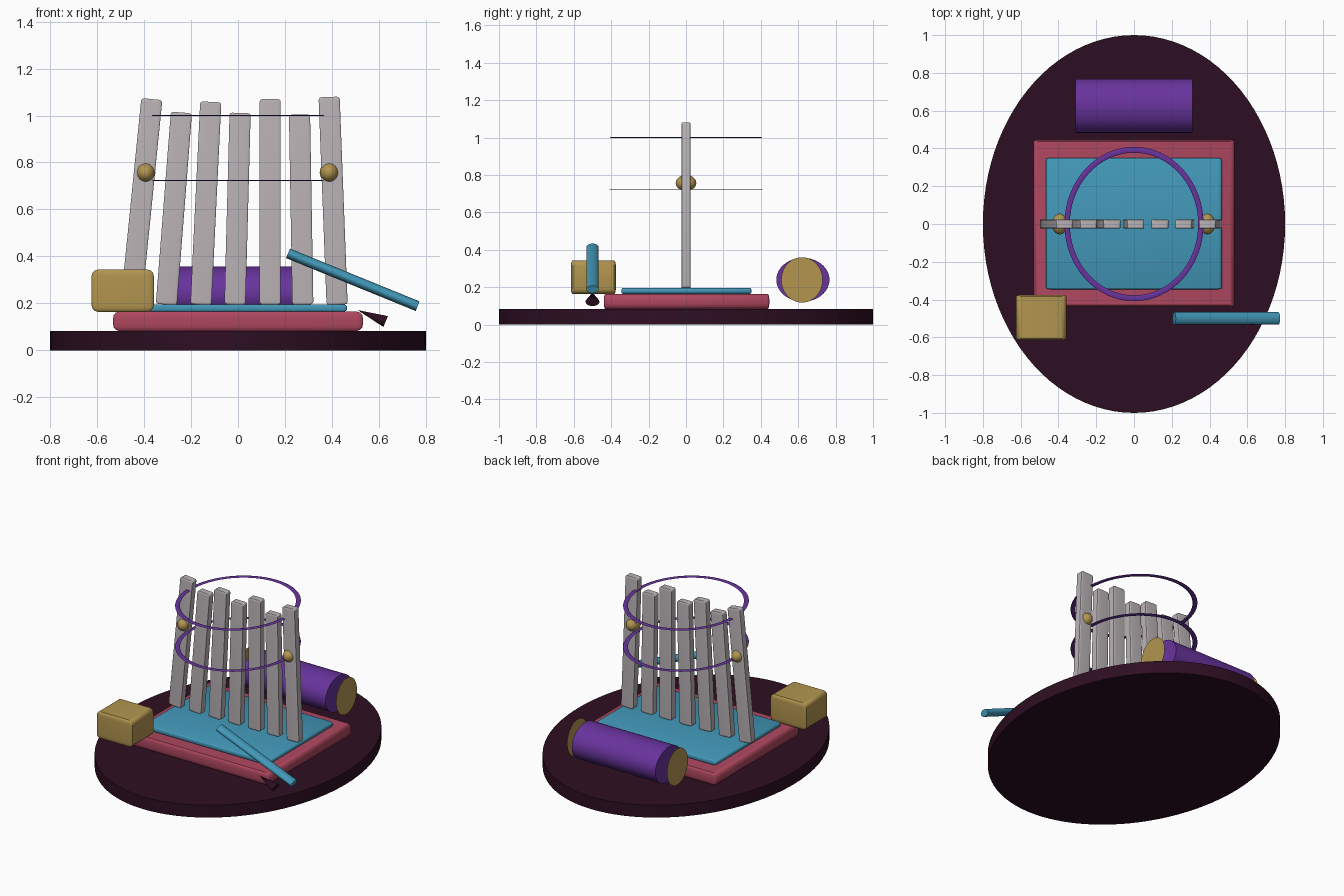
import bpy, bmesh, math
from mathutils import Matrix, Vector

cube = bpy.data.objects.get("Cube")
if cube:
    bpy.data.objects.remove(cube, do_unlink=True)


def material(name, rgb):
    m = bpy.data.materials.new(name)
    m.use_nodes = True
    m.diffuse_color = (*rgb, 1)
    m.node_tree.nodes["Principled BSDF"].inputs["Base Color"].default_value = (*rgb, 1)
    return m


DARK = material("dark plum", (0.027, 0.0045, 0.016))
ROSE = material("rose", (0.43, 0.063, 0.115))
TEAL = material("teal", (0.055, 0.315, 0.485))
GREY = material("pale grey", (0.5, 0.455, 0.475))
PURPLE = material("purple", (0.138, 0.033, 0.335))
GOLD = material("gold", (0.445, 0.3, 0.078))


def finish(name, bm, mat, matrix=Matrix()):
    bm.transform(matrix)
    bmesh.ops.recalc_face_normals(bm, faces=bm.faces)
    mesh = bpy.data.meshes.new(name)
    bm.to_mesh(mesh)
    bm.free()
    mesh.materials.append(mat)
    ob = bpy.data.objects.new(name, mesh)
    bpy.context.collection.objects.link(ob)
    bpy.ops.object.select_all(action='DESELECT')
    bpy.context.view_layer.objects.active = ob
    ob.select_set(True)
    bpy.ops.object.shade_smooth_by_angle(angle=math.radians(35))
    return ob


def place(centre, scale, tilt=0):
    return (Matrix.Translation(centre) @ Matrix.Rotation(tilt, 4, 'Y')
            @ Matrix.Diagonal((*scale, 1)))


def rounded_box(name, mat, centre, size, rounding, tilt=0):
    # Bevel by one unit, then scale so each axis has its own rounding
    bm = bmesh.new()
    bmesh.ops.create_cube(bm, size=1)
    for v in bm.verts:
        v.co = Vector(c * s / r for c, s, r in zip(v.co, size, rounding))
    bmesh.ops.bevel(bm, geom=bm.edges[:], offset=1, segments=3, profile=0.5,
                    affect='EDGES')
    return finish(name, bm, mat, place(centre, rounding, tilt))


def cylinder(name, mat, centre, scale, tilt=0, top=1.0, segments=64):
    # Scale holds the two radii and the length along the local z axis
    bm = bmesh.new()
    bmesh.ops.create_cone(bm, cap_ends=True, segments=segments, radius1=1,
                          radius2=top, depth=1)
    return finish(name, bm, mat, place(centre, scale, tilt))


# Oval base and stacked mats
cylinder("oval_base", DARK, (0, 0, 0.0415), (0.8, 1, 0.083), segments=96)
rounded_box("lower_mat", ROSE, (0, 0.003, 0.124), (1.065, 0.885, 0.082),
            (0.025, 0.01, 0.03))
rounded_box("upper_mat", TEAL, (0, 0.002, 0.18), (0.93, 0.695, 0.032),
            (0.02, 0.008, 0.012))

# Row of fanned slats: bottom x, top x, top height
slats = [(-0.455, -0.367, 1.07), (-0.305, -0.241, 1.013), (-0.158, -0.116, 1.058),
         (-0.013, 0.009, 1.011), (0.137, 0.137, 1.07), (0.276, 0.262, 1.004),
         (0.422, 0.388, 1.079)]
for i, (low, high, top) in enumerate(slats):
    axis = Vector((high - low, 0, top - 0.195))
    rounded_box(f"slat_{i + 1}", GREY, ((low + high) / 2, 0, (top + 0.195) / 2),
                (0.09, 0.05, axis.length), (0.012, 0.004, 0.012),
                math.atan2(axis.x, axis.z))

# Thin oval hoops
for name, z, thick in (("upper_hoop", 1.0, 0.003), ("lower_hoop", 0.724, 0.002)):
    bm = bmesh.new()
    side = [bm.verts.new((1 + 0.04 * math.cos(a), 0, math.sin(a)))
            for a in (math.tau * k / 8 for k in range(8))]
    edges = [bm.edges.new((side[k], side[k - 1])) for k in range(8)]
    bmesh.ops.spin(bm, geom=side + edges, cent=(0, 0, 0), axis=(0, 0, 1),
                   angle=math.tau, steps=64, use_merge=True)
    bmesh.ops.remove_doubles(bm, verts=bm.verts, dist=1e-4)
    finish(name, bm, PURPLE, place((0, 0, z), (0.354, 0.393, thick)))

# Gold beads on the outer slats
for name, x in (("right_bead", -0.393), ("left_bead", 0.389)):
    bm = bmesh.new()
    bmesh.ops.create_uvsphere(bm, u_segments=32, v_segments=16, radius=1)
    finish(name, bm, GOLD, place((x, 0, 0.757), (0.041, 0.055, 0.043)))

# Gold block at the front
rounded_box("block", GOLD, (-0.491, -0.495, 0.254), (0.265, 0.24, 0.18),
            (0.028, 0.01, 0.028))

# Roll at the back with a thin disc off each end
quarter = math.pi / 2
cylinder("roll", PURPLE, (0, 0.625, 0.24), (0.117, 0.142, 0.62), quarter)
for name, side in (("right_roll_disc", -1), ("left_roll_disc", 1)):
    cylinder(name, GOLD, (side * 0.37, 0.62, 0.239), (0.121, 0.111, 0.001), quarter)

# Slanted rod and its loose pointed tip
slope = Vector((0.552, 0, -0.225))
lean = math.atan2(slope.x, slope.z)
cylinder("rod", TEAL, (0.489, -0.5, 0.3005), (0.022, 0.033, slope.length), lean,
         segments=32)
cylinder("rod_tip", DARK, (0.569, -0.5, 0.147), (0.025, 0.037, 0.129),
         lean + math.pi, top=0, segments=32)
